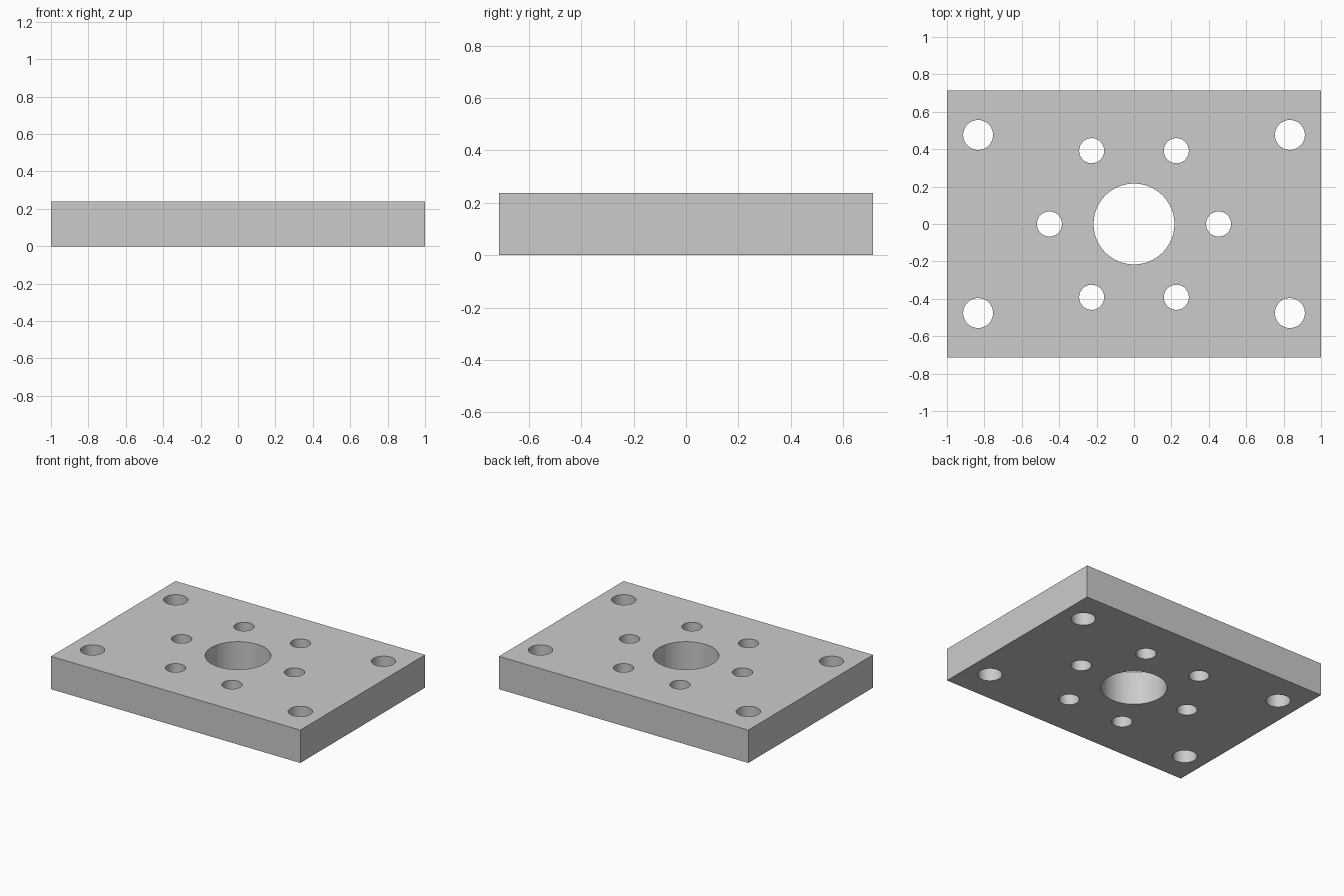
import bpy, bmesh
from math import cos, sin, radians
from mathutils import Matrix

if "Cube" in bpy.data.objects:
    bpy.data.objects.remove(bpy.data.objects["Cube"])

U = 1 / 42                      # plate is 84 x 60 x 10 of these units
L, W, H = 84 * U, 60 * U, 10 * U

# plate blank
bpy.ops.mesh.primitive_cube_add(size=1, location=(0, 0, H / 2))
plate = bpy.context.object
plate.name = "mounting_plate"
plate.scale = (L, W, H)
bpy.ops.object.transform_apply(location=True, rotation=False, scale=True)

# hole list: (x, y, radius)
holes = [(0, 0, 0.216)]                                                   # centre bore
holes += [(sx * 35 * U, sy * 20 * U, 0.08) for sx in (-1, 1) for sy in (-1, 1)]  # corners
holes += [(19 * U * cos(radians(a)), 19 * U * sin(radians(a)), 0.067)
          for a in range(0, 360, 60)]                                     # bolt circle

# all drills in one cutter mesh
bm = bmesh.new()
for x, y, r in holes:
    bmesh.ops.create_cone(bm, cap_ends=True, segments=64, radius1=r, radius2=r,
                          depth=H * 2, matrix=Matrix.Translation((x, y, H / 2)))
mesh = bpy.data.meshes.new("hole_cutter")
bm.to_mesh(mesh)
bm.free()
cutter = bpy.data.objects.new("hole_cutter", mesh)
bpy.context.collection.objects.link(cutter)
cutter.hide_render = True

# drill the plate
mod = plate.modifiers.new("holes", 'BOOLEAN')
mod.operation = 'DIFFERENCE'
mod.solver = 'EXACT'
mod.object = cutter
bpy.context.view_layer.objects.active = plate
bpy.ops.object.modifier_apply(modifier=mod.name)
bpy.data.objects.remove(cutter)

# smooth bores, sharp rims
bpy.ops.object.shade_smooth_by_angle(angle=radians(30))
